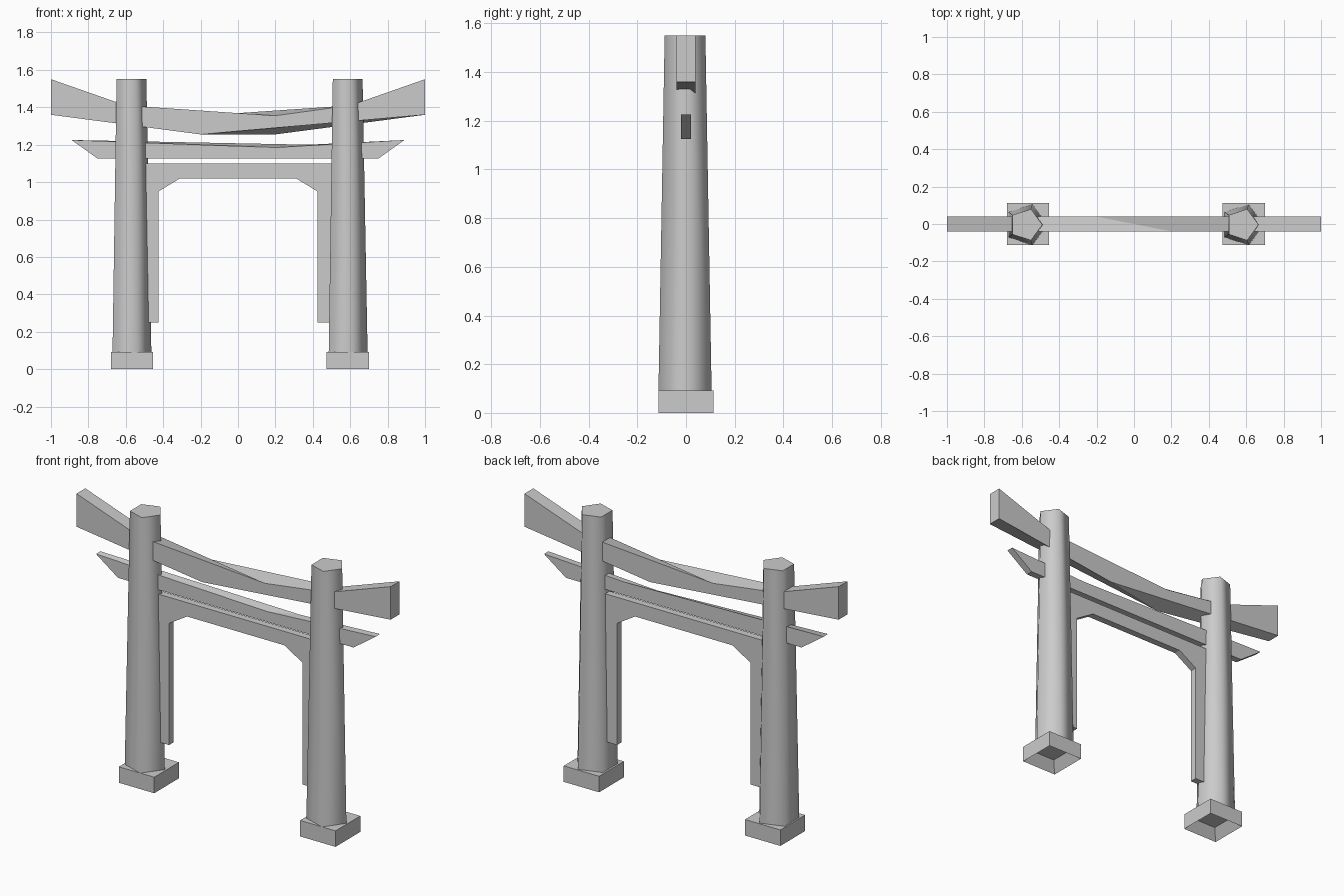
import bpy
import bmesh
import math

cube = bpy.data.objects.get("Cube")
if cube:
    bpy.data.objects.remove(cube, do_unlink=True)

stone = bpy.data.materials.new("grey_stone")
stone.use_nodes = True
GREY = (0.6, 0.6, 0.6, 1)
stone.diffuse_color = GREY
stone.node_tree.nodes["Principled BSDF"].inputs["Base Color"].default_value = GREY


def finish(name, bm):
    """Turn a bmesh into a named, coloured object."""
    bmesh.ops.recalc_face_normals(bm, faces=bm.faces)
    mesh = bpy.data.meshes.new(name)
    bm.to_mesh(mesh)
    bm.free()
    mesh.materials.append(stone)
    obj = bpy.data.objects.new(name, mesh)
    bpy.context.collection.objects.link(obj)
    return obj


def slab(name, front, back, half_depth):
    """Join a front (x, z) outline to a back outline with as many points."""
    bm = bmesh.new()
    f = [bm.verts.new((x, -half_depth, z)) for x, z in front]
    b = [bm.verts.new((x, half_depth, z)) for x, z in back]
    bm.faces.new(f)
    bm.faces.new(b[::-1])
    for i in range(len(f)):
        j = (i + 1) % len(f)
        bm.faces.new((f[j], f[i], b[i], b[j]))
    return finish(name, bm)


def half_turn(outline):
    """Mirror an outline left to right, keeping the order of its points."""
    xs_flipped = [(-x, z) for x, z in outline]
    top = xs_flipped[:5][::-1]
    return top + xs_flipped[5:][::-1]


def pillar(name, x):
    bm = bmesh.new()
    bmesh.ops.create_cone(bm, cap_ends=True, segments=5, radius1=0.115,
                          radius2=0.088, depth=1.47)
    # turn one corner of the pentagon towards +x
    corner = max(bm.verts, key=lambda v: v.co.z * 10 + v.co.x).co
    turn = -math.atan2(corner.y, corner.x)
    for v in bm.verts:
        r, a = math.hypot(v.co.x, v.co.y), math.atan2(v.co.y, v.co.x) + turn
        v.co.x, v.co.y = r * math.cos(a), r * math.sin(a)
    obj = finish(name, bm)
    obj.location = (x, -0.004, 0.815)
    bpy.ops.object.select_all(action="DESELECT")
    obj.select_set(True)
    bpy.context.view_layer.objects.active = obj
    bpy.ops.object.shade_smooth_by_angle(angle=math.radians(80))


def footing(name, x):
    bm = bmesh.new()
    bmesh.ops.create_cube(bm, size=1)
    for v in bm.verts:
        v.co = (v.co.x * 0.225, v.co.y * 0.225, (v.co.z + 0.5) * 0.092)
    # square recess underneath
    bm.normal_update()
    bottom = min(bm.faces, key=lambda f: f.calc_center_median().z)
    bmesh.ops.inset_region(bm, faces=[bottom], thickness=0.055)
    for v in bottom.verts:
        v.co.z += 0.06
    finish(name, bm).location.x = x


# Pillars and their footings
for side, pillar_x, foot_x in (("right", -0.578, -0.567), ("left", 0.578, 0.587)):
    pillar(side + "_pillar", pillar_x)
    footing(side + "_footing", foot_x)

# Slightly twisted, upswept top beam
top_front = [(-1, 1.55), (-0.6, 1.41), (0.2, 1.355), (0.6, 1.41), (1, 1.55),
             (1, 1.36), (-0.2, 1.255), (-1, 1.36)]
slab("top_beam", top_front, half_turn(top_front), 0.04)

# Middle beam with slanted ends
ends = [(0.89, 1.225), (0.75, 1.125), (-0.75, 1.125), (-0.89, 1.225)]
slab("middle_beam", ends + [(0.2, 1.185)], ends + [(0.38, 1.2)], 0.02)

# Inner door frame with braced corners
half = [(0.31, 1.02), (0.425, 0.95), (0.425, 0.25), (0.51, 0.25), (0.51, 1.1)]
frame = half + [(-x, z) for x, z in half[::-1]]
slab("inner_frame", frame, frame, 0.02)
